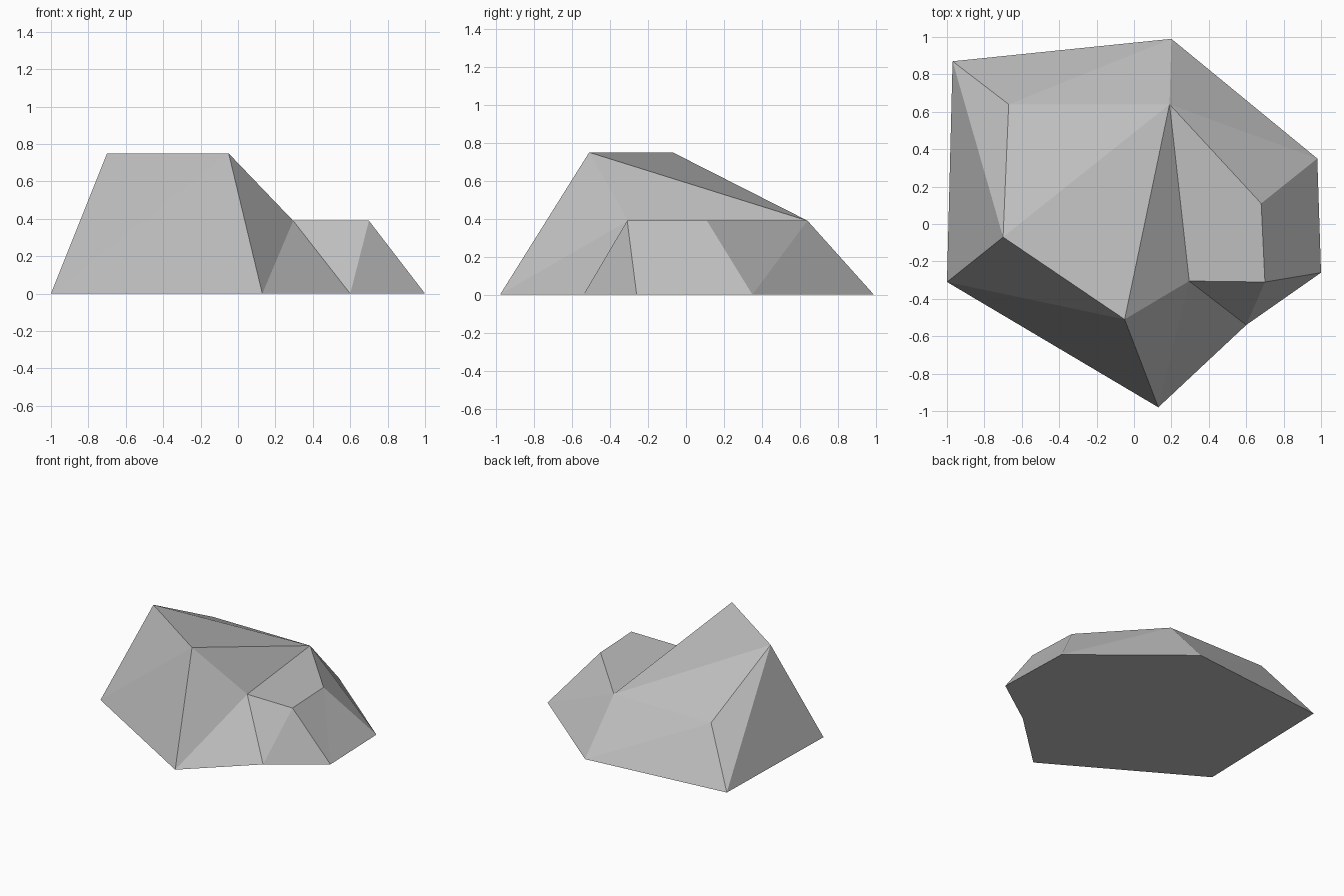
import bpy
import bmesh

cube = bpy.data.objects.get("Cube")
if cube:
    bpy.data.objects.remove(cube, do_unlink=True)

# Heights of the rock's levels
GROUND, LEDGE, PEAK = 0.0, 0.39, 0.75

# Footprint and upper rim, matching corners counter-clockwise from the front left edge
footprint = [(-1, -0.31), (0.13, -0.98), (0.6, -0.54), (1, -0.26),
             (0.98, 0.35), (0.2, 0.99), (-0.97, 0.87)]
rim = [(-0.7, -0.07, PEAK), (-0.05, -0.51, PEAK), (0.295, -0.305, LEDGE),
       (0.7, -0.31, LEDGE), (0.68, 0.11, LEDGE), (0.19, 0.64, LEDGE),
       (-0.67, 0.64, LEDGE)]

# Stone material
stone = bpy.data.materials.new("stone grey")
stone.use_nodes = True
grey = (0.52, 0.52, 0.52, 1)
stone.diffuse_color = grey
stone.node_tree.nodes["Principled BSDF"].inputs["Base Color"].default_value = grey

bm = bmesh.new()
low = [bm.verts.new((x, y, GROUND)) for x, y in footprint]
top = [bm.verts.new(p) for p in rim]

# Sloping sides: two facets per side
for i in range(len(low)):
    j = (i + 1) % len(low)
    bm.faces.new((low[i], low[j], top[j]))
    bm.faces.new((low[i], top[j], top[i]))

# Upper slopes, step and flat ledge
for facet in ((0, 1, 5), (0, 5, 6), (1, 2, 5), (2, 3, 4, 5)):
    bm.faces.new([top[k] for k in facet])

# Flat underside
bm.faces.new(low[::-1])
bmesh.ops.recalc_face_normals(bm, faces=bm.faces)

mesh = bpy.data.meshes.new("rock")
bm.to_mesh(mesh)
bm.free()
mesh.materials.append(stone)
rock = bpy.data.objects.new("rock", mesh)
bpy.context.collection.objects.link(rock)
